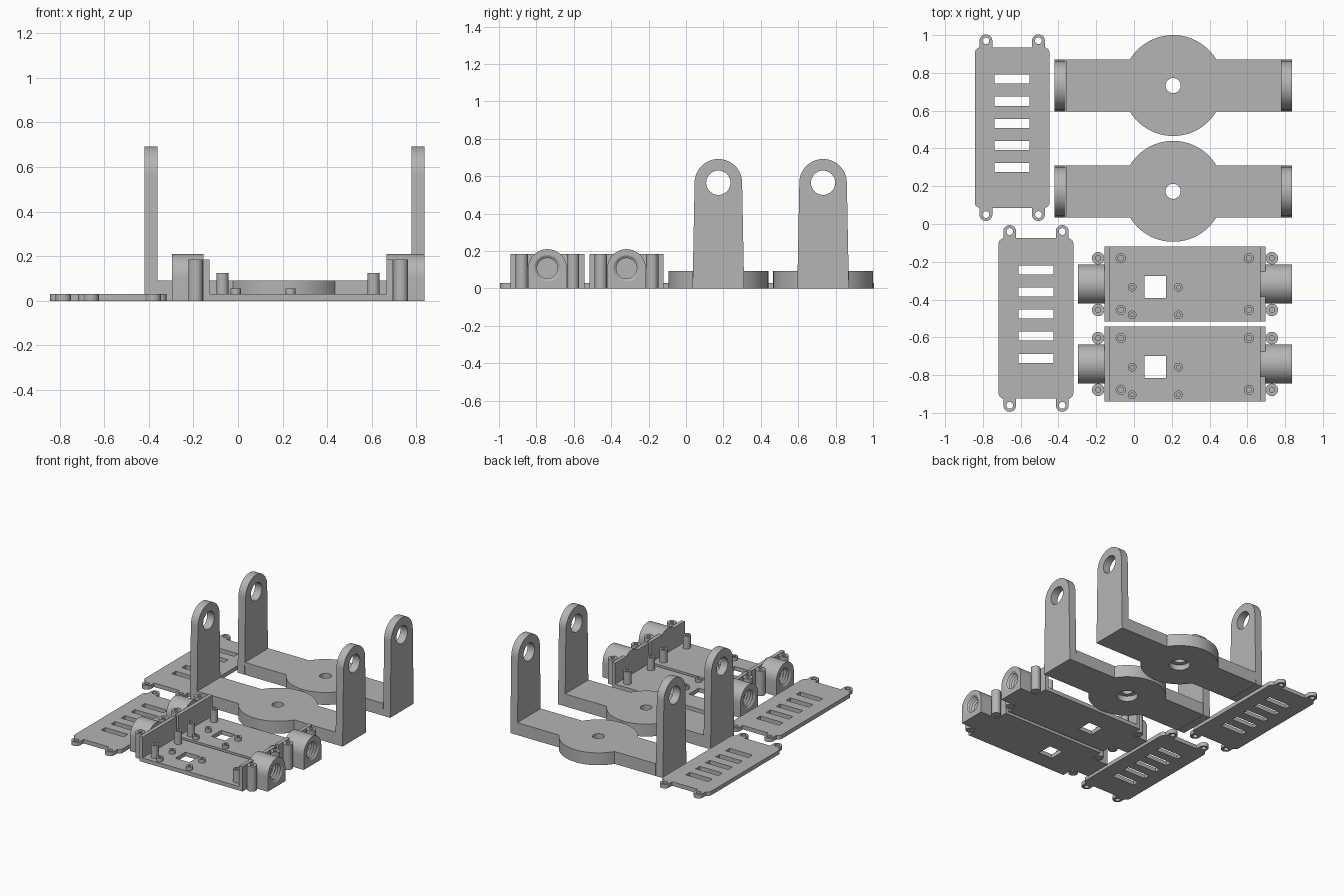
import bpy, bmesh, math
from mathutils import Matrix, Vector

if "Cube" in bpy.data.objects:
    bpy.data.objects.remove(bpy.data.objects["Cube"])

# one plain grey material
grey = bpy.data.materials.new("plain_grey")
grey.use_nodes = True
colour = (0.46, 0.46, 0.46, 1)
grey.diffuse_color = colour
grey.node_tree.nodes["Principled BSDF"].inputs["Base Color"].default_value = colour

# maps outline (u, v) and depth w to (y, z) and x
SIDEWAYS = Matrix(((0, 0, 1, 0), (1, 0, 0, 0), (0, 1, 0, 0), (0, 0, 0, 1)))


# outline helpers
def arc(cx, cy, r, a0, a1, n):
    return [(cx + r * math.cos(math.radians(a0 + (a1 - a0) * i / n)),
             cy + r * math.sin(math.radians(a0 + (a1 - a0) * i / n))) for i in range(n + 1)]


def circle(cx, cy, r, n=40):
    return arc(cx, cy, r, 0, 360, n)[:-1]


def rect(x0, x1, y0, y1):
    return [(x0, y0), (x1, y0), (x1, y1), (x0, y1)]


def rounded_rect(x0, x1, y0, y1, r):
    return (arc(x1 - r, y1 - r, r, 0, 90, 6) + arc(x0 + r, y1 - r, r, 90, 180, 6)
            + arc(x0 + r, y0 + r, r, 180, 270, 6) + arc(x1 - r, y0 + r, r, 270, 360, 6))


def arch(cx, cy, r, base, foot):
    """Half circle on top of straight sides that reach down to v = base."""
    side = 0 if cy > base else 180
    pts = arc(cx, cy, r, side, side + 180, 28)
    sign = 1 if cy > base else -1
    return pts + [(cx - sign * foot, base), (cx + sign * foot, base)]


def finish(ob):
    bm = bmesh.new()
    bm.from_mesh(ob.data)
    bmesh.ops.remove_doubles(bm, verts=bm.verts, dist=1e-5)
    bmesh.ops.recalc_face_normals(bm, faces=bm.faces)
    bm.to_mesh(ob.data)
    bm.free()
    ob.data.materials.clear()
    ob.data.materials.append(grey)
    bpy.ops.object.select_all(action="DESELECT")
    ob.select_set(True)
    bpy.context.view_layer.objects.active = ob
    bpy.ops.object.shade_smooth_by_angle(angle=math.radians(30))


def extrude(name, w0, w1, outline, holes=(), sideways=False):
    """Solid from a flat outline with holes, between depths w0 and w1."""
    cu = bpy.data.curves.new(name, "CURVE")
    cu.dimensions = "2D"
    cu.fill_mode = "BOTH"
    cu.extrude = (w1 - w0) / 2
    for loop in [outline, *holes]:
        sp = cu.splines.new("POLY")
        sp.points.add(len(loop) - 1)
        for p, (u, v) in zip(sp.points, loop):
            p.co = (u, v, 0, 1)
        sp.use_cyclic_u = True
    ob = bpy.data.objects.new(name, cu)
    bpy.context.collection.objects.link(ob)
    bpy.ops.object.select_all(action="DESELECT")
    ob.select_set(True)
    bpy.context.view_layer.objects.active = ob
    bpy.ops.object.convert(target="MESH")
    ob = bpy.context.object
    lift = Matrix.Translation((0, 0, (w0 + w1) / 2))
    ob.data.transform(SIDEWAYS @ lift if sideways else lift)
    finish(ob)
    return ob


def thread(name, x0, x1, y, z):
    """Ridged lining of a bore along x."""
    bm = bmesh.new()
    turns = 7
    step = (x1 - x0) / (2 * turns)
    verts = [bm.verts.new((x0 + i * step, y, z + (0.055 if i % 2 else 0.07)))
             for i in range(2 * turns + 1)]
    edges = [bm.edges.new(pair) for pair in zip(verts, verts[1:])]
    bmesh.ops.spin(bm, geom=verts + edges, cent=Vector((x0, y, z)), axis=(1, 0, 0),
                   angle=math.tau, steps=40, use_duplicate=False)
    me = bpy.data.meshes.new(name)
    bm.to_mesh(me)
    bm.free()
    ob = bpy.data.objects.new(name, me)
    bpy.context.collection.objects.link(ob)
    finish(ob)


def post(name, x, y, z0, z1, r, hole):
    extrude(name, z0, z1, circle(x, y, r, 28), [circle(x, y, hole, 20)])


# U-shaped brackets: round-bellied foot and two drilled uprights
def bracket(tag, cy):
    cx, half, r = 0.207, 0.138, 0.267
    a = math.degrees(math.asin(half / r))
    left, right = -0.36, 0.778
    foot = ([(right, cy + half)] + arc(cx, cy, r, a, 180 - a, 32) + [(left, cy + half), (left, cy - half)]
            + arc(cx, cy, r, 180 + a, 360 - a, 32) + [(right, cy - half)])
    extrude(f"bracket_foot_recess_{tag}", 0, 0.04, foot, [circle(cx, cy, 0.072)])
    extrude(f"bracket_foot_{tag}", 0.04, 0.092, foot, [circle(cx, cy, 0.04)])
    for side, x in (("right", -0.42), ("left", right)):
        extrude(f"bracket_upright_{side}_{tag}", x, x + 0.058, arch(cy, 0.565, 0.127, 0, half),
                [circle(cy, 0.565, 0.065)], sideways=True)


# flat slotted covers with four screw tabs
def cover(tag, cx, cy):
    slots = [rect(cx - 0.093, cx + 0.093, cy + i * 0.117 - 0.024 + 0.023, cy + i * 0.117 + 0.024 + 0.023)
             for i in range(-2, 3)]
    extrude(f"slotted_cover_{tag}", 0, 0.03,
            rounded_rect(cx - 0.198, cx + 0.198, cy - 0.425, cy + 0.425, 0.03), slots)
    for sx in (-1, 1):
        for sy in (-1, 1):
            x, y = cx + sx * 0.139, cy + sy * 0.46
            extrude(f"cover_tab_{tag}", 0, 0.03, arch(x, y, 0.034, cy + sy * 0.425, 0.034),
                    [circle(x, y, 0.018, 20)])


# trays with end walls, threaded bosses and standoffs
def tray(tag, cy):
    x0, x1, half, wall, top = -0.155, 0.695, 0.198, 0.028, 0.185
    extrude(f"tray_floor_{tag}", 0, 0.03, rect(x0, x1, cy - half, cy + half),
            [rect(0.055, 0.17, cy - 0.073, cy + 0.043)])
    for x in (x0, x1 - wall):
        extrude(f"tray_end_wall_{tag}", 0.03, top, rect(x, x + wall, cy - half, cy + half))
    dome = arch(cy, 0.107, 0.103, 0, 0.103)
    extrude(f"boss_back_{tag}", x1 - wall, x1, dome, sideways=True)
    for a, b in ((-0.297, x0), (x1, 0.836)):
        extrude(f"threaded_boss_{tag}", a, b, dome, [circle(cy, 0.107, 0.07)], sideways=True)
        thread(f"boss_thread_{tag}", a, b, cy, 0.107)
    for sy in (-0.137, 0.137):
        for x in (-0.19, 0.73):
            post(f"corner_post_{tag}", x, cy + sy, 0.02, top, 0.033, 0.014)
            extrude(f"corner_post_base_{tag}", 0, 0.02, circle(x, cy + sy, 0.033, 28))
        for x in (-0.07, 0.608):
            post(f"tall_standoff_{tag}", x, cy + sy, 0.03, 0.125, 0.027, 0.014)
    for x in (-0.01, 0.235):
        for dy in (-0.017, -0.163):
            post(f"short_standoff_{tag}", x, cy + dy, 0.03, 0.056, 0.023, 0.01)


bracket("back", 0.733)
bracket("front", 0.173)
cover("back", -0.645, 0.51)
cover("front", -0.519, -0.5)
tray("back", -0.318)
tray("front", -0.741)
